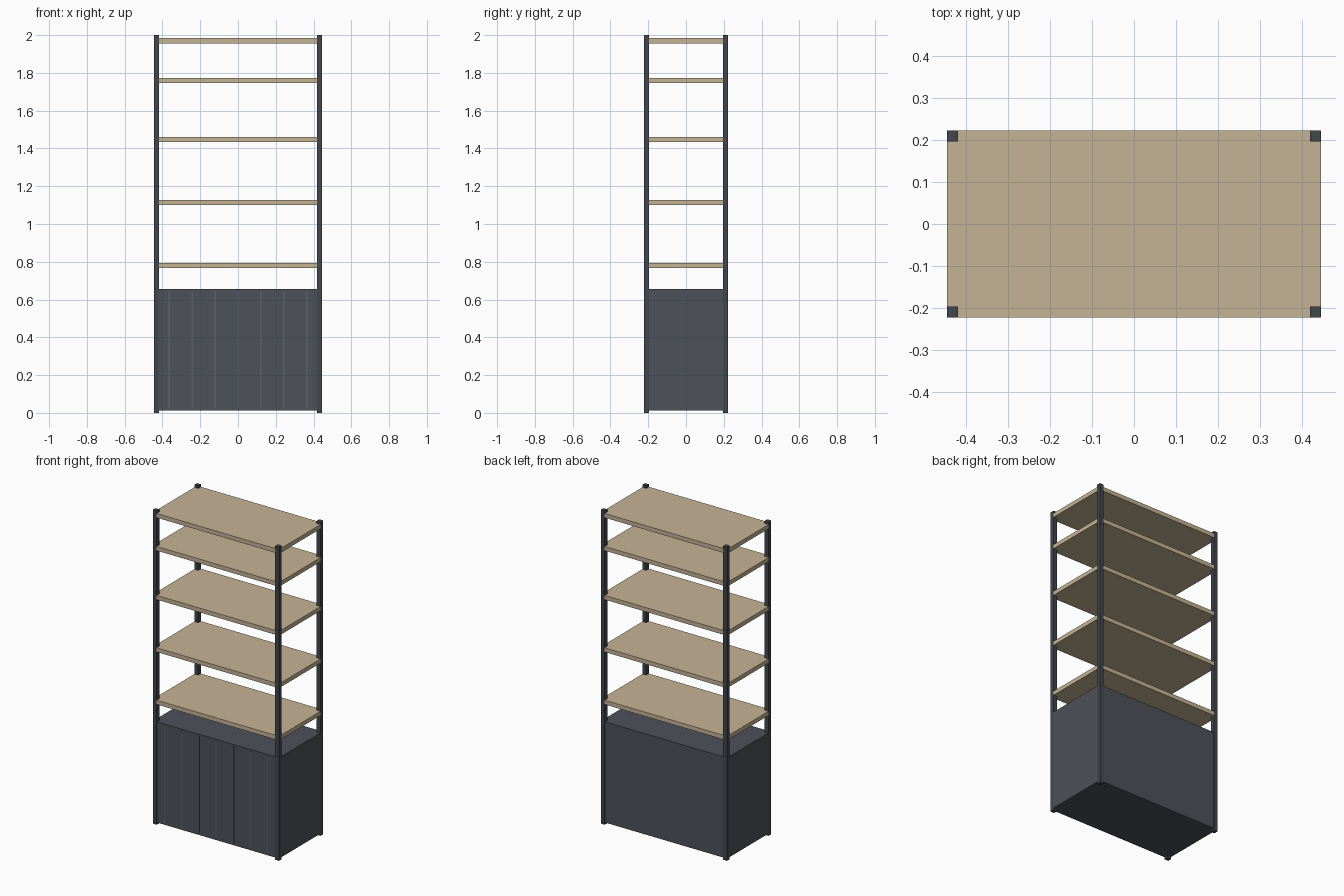
import bpy, bmesh

if "Cube" in bpy.data.objects:
    bpy.data.objects.remove(bpy.data.objects["Cube"])

W, D, H = 0.4444, 0.2222, 2.0   # half width, half depth, height
P = 0.0267                      # post thickness


def material(name, color):
    m = bpy.data.materials.new(name)
    m.diffuse_color = color
    m.use_nodes = True
    m.node_tree.nodes["Principled BSDF"].inputs["Base Color"].default_value = m.diffuse_color
    return m


metal = material("dark_metal", (0.055, 0.063, 0.075, 1))
panel = material("slate_panel", (0.075, 0.083, 0.098, 1))
rib_grey = material("rib_grey", (0.11, 0.12, 0.135, 1))
wood = material("pale_wood", (0.56, 0.45, 0.30, 1))


def finish(name, bm, mat):
    bmesh.ops.recalc_face_normals(bm, faces=bm.faces)
    me = bpy.data.meshes.new(name)
    bm.to_mesh(me)
    bm.free()
    me.materials.append(mat)
    ob = bpy.data.objects.new(name, me)
    bpy.context.collection.objects.link(ob)
    return ob


def extrude(name, outline, z0, z1, mat):
    bm = bmesh.new()
    face = bm.faces.new([bm.verts.new((x, y, z0)) for x, y in outline])
    geo = bmesh.ops.extrude_face_region(bm, geom=[face])["geom"]
    verts = [v for v in geo if isinstance(v, bmesh.types.BMVert)]
    bmesh.ops.translate(bm, verts=verts, vec=(0, 0, z1 - z0))
    return finish(name, bm, mat)


def rect(x0, x1, y0, y1):
    return [(x0, y0), (x1, y0), (x1, y1), (x0, y1)]


def notched(w, d):
    # rectangle with its corners cut out around the posts
    a, b = W - P, D - P
    return [(-a, -d), (a, -d), (a, -b), (w, -b), (w, b), (a, b),
            (a, d), (-a, d), (-a, b), (-w, b), (-w, -b), (-a, -b)]


# Corner posts
for sx, side in ((-1, "left"), (1, "right")):
    for sy, end in ((-1, "front"), (1, "back")):
        x, y = sorted((sx * W, sx * (W - P))), sorted((sy * D, sy * (D - P)))
        extrude(f"{end}_{side}_post", rect(*x, *y), 0, H, metal)

# Wooden shelves
for i, z in enumerate((0.78, 1.114, 1.448, 1.76, 1.97)):
    extrude(f"shelf_{i + 1}", notched(W, D), z - 0.0135, z + 0.0135, wood)

# Closed base cabinet
extrude("cabinet", notched(W - 0.001, D - 0.002), 0.0133, 0.655, panel)

# Slim vertical ribs on the cabinet front
for i in range(7):
    x = (i - 3) * 0.1212
    extrude(f"front_rib_{i + 1}", rect(x - 0.0035, x + 0.0035, -D, -D + 0.004),
            0.027, 0.645, rib_grey)
